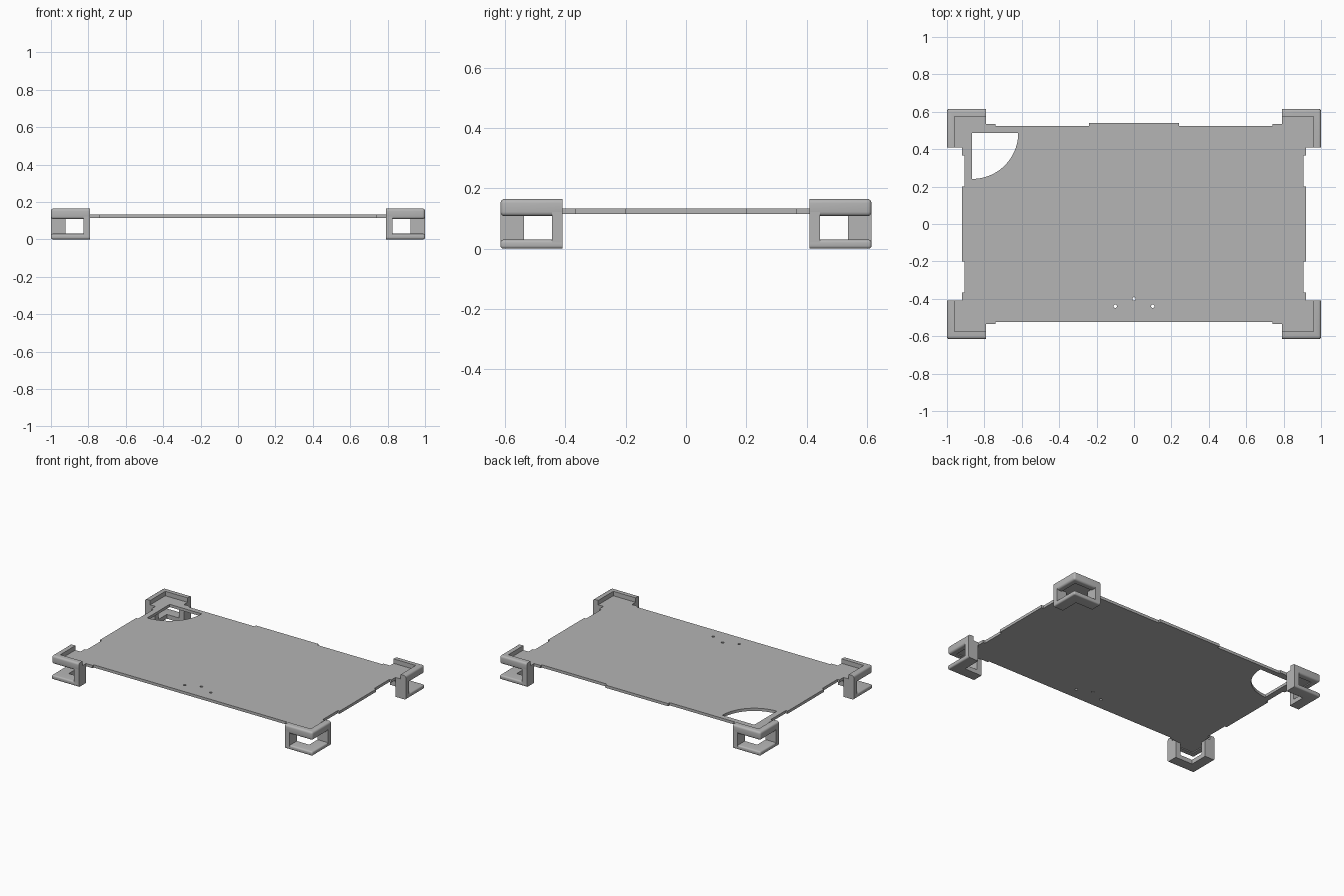
import bpy, bmesh, math

if "Cube" in bpy.data.objects:
    bpy.data.objects.remove(bpy.data.objects["Cube"])

grey = bpy.data.materials.new("matte_grey")
colour = (0.46, 0.46, 0.46, 1)
grey.use_nodes = True
grey.diffuse_color = colour
grey.node_tree.nodes["Principled BSDF"].inputs["Base Color"].default_value = colour


def prism(name, outline, z0, z1, round_edge=None, radius=0.0):
    """Extrude an outline from z0 to z1 and optionally round chosen edges."""
    bm = bmesh.new()
    face = bm.faces.new([bm.verts.new((x, y, z0)) for x, y in outline])
    ext = bmesh.ops.extrude_face_region(bm, geom=[face])
    for v in ext["geom"]:
        if isinstance(v, bmesh.types.BMVert):
            v.co.z = z1
    bmesh.ops.recalc_face_normals(bm, faces=bm.faces[:])
    if round_edge:
        edges = [e for e in bm.edges if round_edge(e.verts[0].co, e.verts[1].co)]
        bmesh.ops.bevel(bm, geom=edges, offset=radius, segments=4,
                        profile=0.5, affect='EDGES')
    mesh = bpy.data.meshes.new(name)
    bm.to_mesh(mesh)
    bm.free()
    obj = bpy.data.objects.new(name, mesh)
    bpy.context.collection.objects.link(obj)
    mesh.materials.append(grey)
    return obj


def activate(obj):
    bpy.ops.object.select_all(action='DESELECT')
    obj.select_set(True)
    bpy.context.view_layer.objects.active = obj


def mirror_corners(obj):
    mod = obj.modifiers.new("four_corners", 'MIRROR')
    mod.use_axis = (True, True, False)
    mod.use_mirror_merge = False
    activate(obj)
    bpy.ops.object.shade_smooth_by_angle(angle=math.radians(35))


def cut(target, cutter):
    mod = target.modifiers.new("cut", 'BOOLEAN')
    mod.operation = 'DIFFERENCE'
    mod.solver = 'EXACT'
    mod.object = cutter
    activate(target)
    bpy.ops.object.modifier_apply(modifier=mod.name)
    bpy.data.objects.remove(cutter)


def arc(cx, cy, r, start, end, n):
    angles = [math.radians(start + (end - start) * i / n) for i in range(n + 1)]
    return [(cx + r * math.cos(a), cy + r * math.sin(a)) for a in angles]


# Outer extent of the corner clips
X, Y = 1.0, 0.615
X_END, Y_END = 0.79, 0.41

# Thin panel: one stepped corner, reflected around, plus the rear tab
corner = [(0.92, 0.2), (0.905, 0.2), (0.905, 0.365), (0.92, 0.365),
          (0.92, Y_END), (0.98, Y_END), (0.98, 0.6), (X_END, 0.6),
          (X_END, 0.535), (0.74, 0.535), (0.74, 0.523)]
rear_tab = [(0.24, 0.523), (0.24, 0.54)]
back_right = corner + rear_tab
outline = (back_right + [(-x, y) for x, y in reversed(back_right)]
           + [(-x, -y) for x, y in corner]
           + [(x, -y) for x, y in reversed(corner)])
panel = prism("panel", outline, 0.115, 0.134)

# Quarter-round opening and three small holes
quarter = [(-0.865, 0.487)] + arc(-0.865, 0.487, 0.246, -90, 0, 24)
cut(panel, prism("opening_cutter", quarter, 0, 0.3))
for x, y in ((-0.1, -0.44), (0, -0.4), (0.1, -0.44)):
    cut(panel, prism("hole_cutter", arc(x, y, 0.009, 0, 345, 15 + 8), 0, 0.3))


def angle_outline(w):
    return [(X, Y), (X_END, Y), (X_END, Y - w), (X - w, Y - w),
            (X - w, Y_END), (X, Y_END)]


def outer(a, b):
    """Edge lying on an outward side of the clip."""
    on_x = min(a.x, b.x) > X - 0.001
    on_y = min(a.y, b.y) > Y - 0.001
    return on_x or on_y


def outer_round(a, b):
    upright = abs(a.z - b.z) > 0.001
    return outer(a, b) and (not upright or min(a.x, b.x) > X - 0.001
                            and min(a.y, b.y) > Y - 0.001)


# Raised rims and lower feet of the clips
mirror_corners(prism("corner_rim", angle_outline(0.04), 0.108, 0.165, outer_round, 0.014))
mirror_corners(prism("corner_foot", angle_outline(0.078), 0, 0.03, outer_round, 0.01))


# Posts joining each foot to its rim at both ends
def rect(x0, x1, y0, y1):
    return [(x0, y0), (x1, y0), (x1, y1), (x0, y1)]


mirror_corners(prism("end_post", rect(X_END, 0.827, Y - 0.078, Y), 0.012, 0.13))
mirror_corners(prism("side_post", rect(X - 0.078, X, Y_END, 0.445), 0.012, 0.13))
